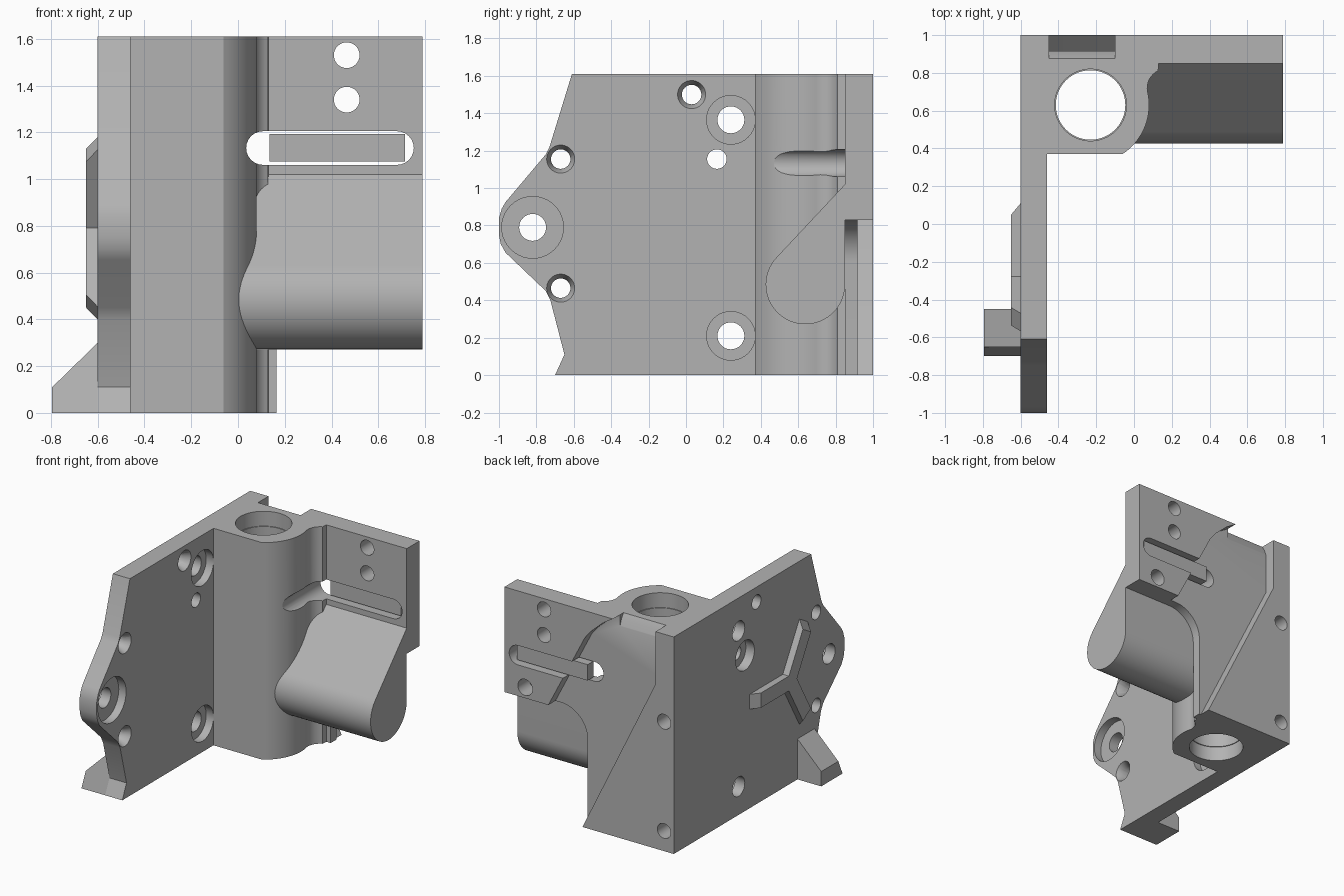
import bpy, bmesh, math
from mathutils import Matrix, Vector

old = bpy.data.objects.get("Cube")
if old:
    bpy.data.objects.remove(old, do_unlink=True)

grey = bpy.data.materials.new("machined grey")
GREY = (0.45, 0.45, 0.45, 1)
grey.diffuse_color = GREY
grey.use_nodes = True
grey.node_tree.nodes["Principled BSDF"].inputs["Base Color"].default_value = GREY

BACK, TOP = 1.0, 1.61


def place(axis, a, b, t):
    """Put a 2D profile point (a, b) at depth t along an axis."""
    return {"x": (t, a, b), "y": (a, t, b), "z": (a, b, t)}[axis]


def finish(name, bm):
    bmesh.ops.recalc_face_normals(bm, faces=bm.faces)
    me = bpy.data.meshes.new(name)
    bm.to_mesh(me)
    bm.free()
    me.materials.append(grey)
    ob = bpy.data.objects.new(name, me)
    bpy.context.collection.objects.link(ob)
    return ob


def prism(name, axis, pts, lo, hi):
    bm = bmesh.new()
    rings = [[bm.verts.new(place(axis, a, b, t)) for a, b in pts] for t in (lo, hi)]
    n = len(pts)
    for ring in rings:
        bm.faces.new(ring)
    for i in range(n):
        j = (i + 1) % n
        bm.faces.new((rings[0][i], rings[0][j], rings[1][j], rings[1][i]))
    return finish(name, bm)


def drill(axis, a, b, lo, hi, r_lo, r_hi=None, seg=40):
    """Round cutter, conical when the two radii differ."""
    r_hi = r_lo if r_hi is None else r_hi
    bm = bmesh.new()
    bmesh.ops.create_cone(bm, cap_ends=True, segments=seg, radius1=r_lo,
                          radius2=r_hi, depth=hi - lo)
    turn = {"x": Matrix.Rotation(math.pi / 2, 4, "Y"),
            "y": Matrix.Rotation(-math.pi / 2, 4, "X"),
            "z": Matrix.Identity(4)}[axis]
    mid = Vector(place(axis, a, b, (lo + hi) / 2))
    bm.transform(Matrix.Translation(mid) @ turn)
    return finish("cutter", bm)


def arc(cx, cy, r, start, end, n=12):
    return [(cx + r * math.cos(math.radians(start + (end - start) * i / n)),
             cy + r * math.sin(math.radians(start + (end - start) * i / n)))
            for i in range(n + 1)]


def cut(ob, cutters):
    """Subtract every cutter, bake the result and drop the cutters."""
    for c in cutters:
        c.hide_render = True
        m = ob.modifiers.new("cut", "BOOLEAN")
        m.operation, m.solver, m.object = "DIFFERENCE", "EXACT", c
    deps = bpy.context.evaluated_depsgraph_get()
    baked = bpy.data.meshes.new_from_object(ob.evaluated_get(deps))
    ob.modifiers.clear()
    ob.data = baked
    for c in cutters:
        bpy.data.objects.remove(c, do_unlink=True)


# Side plate with its pointed front edge
IN, OUT = -0.46, -0.60
side_plate = prism("side_plate", "x", [
    (BACK, 0), (-0.70, 0), (-0.65, 0.11), (-0.725, 0.40), (-0.75, 0.45),
    (-0.965, 0.655), (-0.99, 0.70), (-1, 0.75), (-1, 0.84), (-0.985, 0.89),
    (-0.965, 0.925), (-0.75, 1.18), (-0.73, 1.22), (-0.61, TOP), (BACK, TOP)], OUT, IN)
tools = []
for y, z in ((-0.67, 1.155), (-0.67, 0.465), (0.03, 1.50), (0.03, 0.12)):
    tools += [drill("x", y, z, OUT - .1, IN + .1, 0.052),
              drill("x", y, z, IN - 0.05, IN + 0.01, 0.05, 0.08)]
for y, z, ring in ((-0.82, 0.79, 0.165), (0.24, 1.365, 0.13), (0.24, 0.21, 0.13)):
    tools += [drill("x", y, z, OUT - .1, IN + .1, 0.072),
              drill("x", y, z, IN - 0.06, IN + 0.1, ring)]
for z in (1.155, 0.465):
    tools += [drill("x", 0.165, z, OUT - .1, IN + .1, 0.052),
              drill("x", 0.165, z, OUT - .1, OUT + 0.07, 0.11)]
for z in (0.15, 0.96):
    tools.append(drill("y", -0.52, z, BACK - 0.3, BACK + 0.1, 0.055))
cut(side_plate, tools)


def slot_cutter():
    pts = arc(0.107, 1.133, 0.072, 90, 270) + arc(0.68, 1.133, 0.072, -90, 90)
    return prism("cutter", "y", pts, 0.3, 1.1)


# Back wall, with the curved step under its wide upper half
FRONT = 0.85
wall_shape = [(IN, 0), (0.165, 0)] + arc(0.385, 0.61, 0.22, 180, 90)
wall_shape += [(0.79, 0.83), (0.79, TOP), (IN, TOP)]
back_wall = prism("back_wall", "y", wall_shape, FRONT, BACK)
channel = [(-0.45, 1.7), (-0.45, 1.22), (0.15, 0), (0.2, -0.1), (0.6, -0.1),
           (0.6, 0.5), (0.43, 0.83), (0.13, 1.41), (0.08, 1.47), (-0.02, 1.56),
           (-0.1, TOP), (-0.1, 1.7)]
lip = [(0.93, 1.50), (0.915, 1.53), (0.90, 1.57), (0.87, 1.62), (0.93, 1.62)]
cut(back_wall, [
    prism("cutter", "y", channel, 0.917, 1.1),
    prism("cutter", "x", lip, -0.45, -0.1),
    slot_cutter(),
    drill("y", 0.465, 1.53, 0.8, 1.1, 0.055),
    drill("y", 0.465, 1.34, 0.8, 1.1, 0.055),
    drill("y", 0.62, 0.91, 0.87, 1.1, 0.06)])

# Loose bar inside the slot
prism("slot_bar", "y", [(0.135, 1.075), (0.715, 1.075), (0.715, 1.193), (0.135, 1.193)],
      0.89, 0.96)

# Upright bored column between plate and wall
CX, CY = -0.23, 0.63
column_shape = [(IN, FRONT), (IN, 0.37)] + arc(CX, CY, 0.31, -57, 13, 20)
column_shape += arc(0.17, 0.72, 0.1, 190, 115, 8) + [(0.13, FRONT)]
column = prism("bored_column", "z", column_shape, 0, TOP)
cut(column, [drill("z", CX, CY, -0.1, 1.7, 0.184, seg=64),
             drill("z", CX, CY, 1.5, 1.7, 0.19, seg=64),
             drill("z", CX, CY, -0.1, 0.11, 0.19, seg=64),
             slot_cutter()])

# Teardrop arm hanging on the wall
arm_shape = arc(0.638, 0.484, 0.212, 135, 360, 36) + [(FRONT, 1.02)]
prism("teardrop_arm", "x", arm_shape, -0.01, 0.79)

# Three-armed raised rib on the outer face
for i, angle in enumerate((0, 120, 240)):
    rib = prism("rib_arm_%d" % (i + 1), "y",
                [(0.0, 0.0), (0.42, 0.0), (0.36, 0.05), (0.0, 0.05)], -0.055, 0.055)
    turn = Matrix.Rotation(math.radians(angle), 4, "X")
    lay = Matrix(((0, 0, -1, 0), (1, 0, 0, 0), (0, -1, 0, 0), (0, 0, 0, 1)))
    rib.data.transform(Matrix.Translation((OUT, -0.31, 0.79)) @ turn @ lay)

# Wedge foot whose nose leans back
foot = prism("wedge_foot", "y", [(OUT, 0), (-0.795, 0), (-0.795, 0.11), (OUT, 0.30),
                                 (OUT, 0.11)], -0.70, -0.45)
for v in foot.data.vertices:
    if v.co.y < -0.6 and v.co.z > 0.1:
        v.co.y = -0.65

# Smooth curves, keep sharp edges
bpy.ops.object.select_all(action="DESELECT")
for ob in bpy.context.collection.objects:
    if ob.type == "MESH" and ob.data.materials and ob.data.materials[0] == grey:
        ob.select_set(True)
        bpy.context.view_layer.objects.active = ob
bpy.ops.object.shade_smooth_by_angle(angle=math.radians(30))
